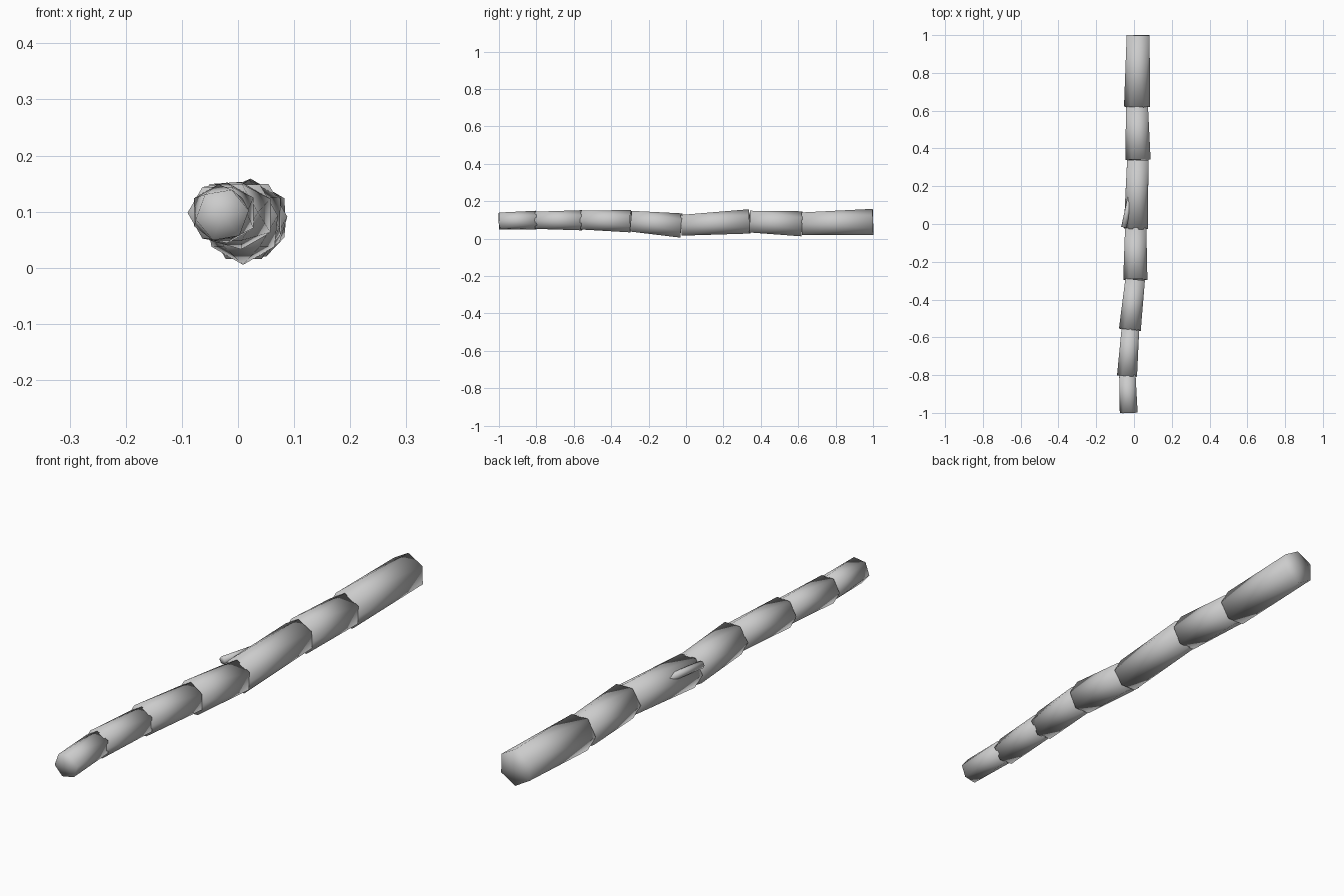
import bpy, bmesh, math
from mathutils import Vector

if "Cube" in bpy.data.objects:
    bpy.data.objects.remove(bpy.data.objects["Cube"])

bark = bpy.data.materials.new("grey_bark")
bark.diffuse_color = (0.6, 0.6, 0.6, 1)
bark.use_nodes = True
bark.node_tree.nodes["Principled BSDF"].inputs["Base Color"].default_value = bark.diffuse_color


def log(name, front, r_front, back, r_back, sides=6, turn=0.0):
    """Tapered log whose back ring is turned half a step against the front ring."""
    front, back = Vector(front), Vector(back)
    axis = (back - front).normalized()
    up = (Vector((0, 0, 1)) - axis * axis.z).normalized()
    side = axis.cross(up).normalized()
    step = 2 * math.pi / sides
    bm = bmesh.new()

    def ring(centre, radius, offset):
        return [bm.verts.new(centre + radius * (math.cos(k * step + offset) * side
                                                + math.sin(k * step + offset) * up))
                for k in range(sides)]

    a = ring(front, r_front, turn)
    b = ring(back, r_back, step / 2)
    ca, cb = bm.verts.new(front), bm.verts.new(back)
    for k in range(sides):
        n = (k + 1) % sides
        bm.faces.new((a[k], a[n], b[k]))
        bm.faces.new((a[n], b[n], b[k]))
        bm.faces.new((ca, a[n], a[k]))
        bm.faces.new((cb, b[k], b[n]))
    bmesh.ops.recalc_face_normals(bm, faces=bm.faces)
    for f in bm.faces:
        f.smooth = True
    mesh = bpy.data.meshes.new(name)
    bm.to_mesh(mesh)
    bm.free()
    mesh.materials.append(bark)
    obj = bpy.data.objects.new(name, mesh)
    bpy.context.collection.objects.link(obj)


# Branch sections from the thin tip to the thick base
log("tip_section", (-.028, -1, .094), .048, (-.035, -.80, .099), .050, turn=.17)
log("branch_section_1", (-.037, -.805, .098), .053, (-.019, -.555, .098), .054)
log("branch_section_2", (-.022, -.56, .099), .058, (.006, -.295, .093), .060)
log("branch_section_3", (.007, -.295, .093), .064, (.009, -.025, .070), .065)
log("branch_section_4", (.010, -.025, .071), .064, (.020, .34, .092), .065)
log("branch_section_5", (.021, .34, .091), .067, (.016, .62, .079), .067)
log("base_section", (.016, .62, .080), .069, (.022, 1, .089), .070)

# Small side twig
log("twig", (-.054, -.018, .115), .014, (-.020, .14, .110), .016)
